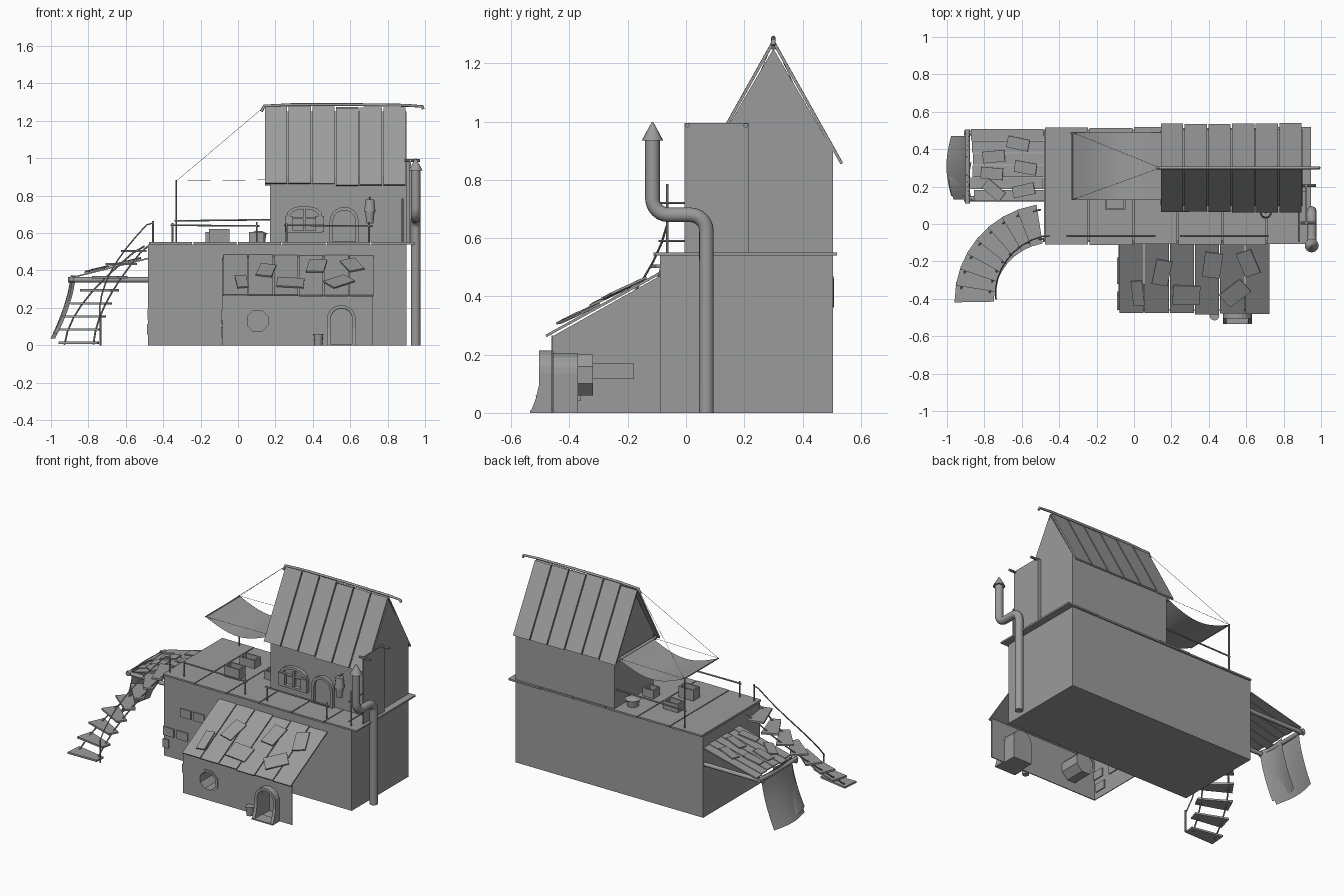
import bpy, bmesh, math, random
from math import sin, cos, pi, radians
from mathutils import Vector, Matrix, Euler

if "Cube" in bpy.data.objects:
    bpy.data.objects.remove(bpy.data.objects["Cube"])
random.seed(4)

AXES = {'X': ((0, 1, 0), (0, 0, 1), (1, 0, 0)), 'Y': ((1, 0, 0), (0, 0, 1), (0, -1, 0)),
        'Z': ((1, 0, 0), (0, 1, 0), (0, 0, 1))}
GREY = bpy.data.materials.new("dark_grey")
GREY.diffuse_color = (.33, .33, .33, 1)
GREY.use_nodes = True
GREY.node_tree.nodes["Principled BSDF"].inputs["Base Color"].default_value = GREY.diffuse_color

def link(name, me):
    ob = bpy.data.objects.new(name, me)
    bpy.context.collection.objects.link(ob)
    return ob

def slab(name, c, size, rot=(0, 0, 0), yaw=0):
    bm = bmesh.new()
    bmesh.ops.create_cube(bm, size=1)
    q = Euler(rot).to_matrix() @ Matrix.Rotation(yaw, 3, 'Z')
    bm.transform(Matrix.LocRotScale(Vector(c), q, Vector(size)))
    me = bpy.data.meshes.new(name)
    bm.to_mesh(me); bm.free()
    return link(name, me)

def box(name, x0, x1, y0, y1, z0, z1):
    return slab(name, ((x0+x1)/2, (y0+y1)/2, (z0+z1)/2), (x1-x0, y1-y0, z1-z0))

def bake(name, cu, mat=Matrix()):
    tmp = link("tmp", cu)
    bpy.context.view_layer.update()
    me = bpy.data.meshes.new_from_object(tmp.evaluated_get(bpy.context.evaluated_depsgraph_get()))
    bpy.data.objects.remove(tmp)
    me.transform(mat)
    me.shade_flat()
    return link(name, me)

def prism(name, loops, axis, a, b):
    """Extrude a 2D outline (further loops are holes) from a to b along an axis."""
    cu = bpy.data.curves.new(name, 'CURVE')
    cu.dimensions, cu.fill_mode, cu.extrude = '2D', 'BOTH', abs(b-a)/2
    for pts in loops:
        sp = cu.splines.new('POLY')
        sp.points.add(len(pts)-1)
        for p, q in zip(sp.points, pts):
            p.co = (q[0], q[1], 0, 1)
        sp.use_cyclic_u = True
    m = Matrix(AXES[axis]).transposed()
    off = Vector([(a+b)/2 if k == axis else 0 for k in 'XYZ'])
    return bake(name, cu, Matrix.Translation(off) @ m.to_4x4())

def tube(name, pts, r, res=2):
    cu = bpy.data.curves.new(name, 'CURVE')
    cu.dimensions, cu.bevel_depth, cu.bevel_resolution, cu.use_fill_caps = '3D', r, res, True
    sp = cu.splines.new('POLY')
    sp.points.add(len(pts)-1)
    for p, q in zip(sp.points, pts):
        p.co = (*q, 1)
    return bake(name, cu)

def cone(name, c, r0, r1, h, n=16):
    bm = bmesh.new()
    bmesh.ops.create_cone(bm, cap_ends=True, segments=n, radius1=r0, radius2=r1, depth=h)
    bm.transform(Matrix.Translation((c[0], c[1], c[2]+h/2)))
    me = bpy.data.meshes.new(name)
    bm.to_mesh(me); bm.free()
    return link(name, me)

def sheet(name, f, nu=10, nv=10):
    bm = bmesh.new()
    g = [[bm.verts.new(f(i/nu, j/nv)) for j in range(nv+1)] for i in range(nu+1)]
    for i in range(nu):
        for j in range(nv):
            bm.faces.new((g[i][j], g[i+1][j], g[i+1][j+1], g[i][j+1]))
    me = bpy.data.meshes.new(name)
    bm.to_mesh(me); bm.free()
    return link(name, me)

def arch(x0, x1, z0, z1, rise=None, n=10):
    r = (x1-x0)/2
    h = rise or r
    return [(x0, z0), (x1, z0)] + [((x0+x1)/2+r*cos(pi*i/n), z1-h+h*sin(pi*i/n)) for i in range(n+1)]

def octagon(cx, cz, r):
    return [(cx+r*cos(pi/8+i*pi/4), cz+r*sin(pi/8+i*pi/4)) for i in range(8)]

# main building and deck boards
box("main_block", -.48, .90, -.09, .505, 0, .54)
for i in range(6):
    x = -.48+i*.238
    d = random.uniform(-.008, .008)
    box(f"deck_board_{i}", x+.003, x+.235, -.105+d, .52+d, .54, .551)

# bricks on the front wall and the lean-to side wall
for i, (x, z) in enumerate([(-.32, .32), (-.222, .32), (-.445, .167), (-.345, .167), (-.17, .068), (-.465, .085)]):
    slab(f"brick_{i}", (x, -.09, z), (.042 if i == 5 else .08, .015, .056))
for i, (y, z) in enumerate([(-.25, .143), (-.40, .07), (-.42, .16)]):
    slab(f"side_brick_{i}", (-.08, y, z), (.02, .14 if i == 0 else .08, .055))

# lean-to: front wall with openings, left wall, boarded roof
prism("leanto_front", [[(-.08, 0), (.72, 0), (.72, .265), (-.08, .265)], octagon(.105, .13, .065),
      arch(.495, .615, .004, .2)], 'Y', -.462, -.456)
prism("leanto_left_wall", [[(-.46, 0), (-.09, 0), (-.09, .47), (-.46, .262)]], 'X', -.082, -.077)
TILT = math.atan2(.215, .39)
for i in range(6):
    d = random.uniform(-.006, .006)
    slab(f"leanto_board_{i}", (-.08+.1345*(i+.5), -.285+d, .372+d*.55), (.129, .44, .009), (TILT, 0, 0))
for i, (x, y, a, w) in enumerate([(.15, -.26, -10, .085), (.02, -.37, 5, .06), (.28, -.38, 88, .11),
                                  (.42, -.22, -8, .095), (.54, -.37, -50, .095), (.61, -.21, 20, .085)]):
    z = .372+(y+.285)*.551+.016
    slab(f"roof_patch_{i}", (x, y, z), (w, .145, .008), (TILT-.06, .04*(-1)**i, 0), radians(a))

# round window and arched doorway of the lean-to
prism("round_window_ring", [octagon(.105, .13, .076), octagon(.105, .13, .06)], 'Y', -.468, -.32)
prism("round_window_pane", [octagon(.105, .13, .062)], 'Y', -.33, -.325)
prism("door_frame", [arch(.475, .63, 0, .215), arch(.495, .612, .004, .198)], 'Y', -.505, -.455)
prism("door_sleeve", [arch(.485, .622, 0, .204), arch(.495, .612, .004, .196)], 'Y', -.455, -.37)
prism("door_leaf", [arch(.49, .616, 0, .2)], 'Y', -.378, -.37)
for x in (.475, .61):
    prism("door_flare", [[(-.5, .13), (-.506, .09), (-.517, .045), (-.535, 0), (-.5, 0)]], 'X', x, x+.02)
box("door_step", .475, .63, -.535, -.455, 0, .008)
cone("bucket", (.43, -.49, 0), .02, .026, .06, 12)

# upper house, roof boards and ridge pole
prism("upper_house", [[(.095, .55), (.505, .55), (.505, .9), (.3, 1.25), (.095, .9)]], 'X', .172, .90)
SL = math.atan2(.41, .23)
for s in (-1, 1):
    for i in range(6):
        d = random.uniform(-.006, .006)
        slab(f"roof_board_{i}", (.14+.1267*(i+.5), .3+s*(.117+d*.5), 1.066-d), (.119, .472, .01), (-s*SL, 0, 0))
tube("ridge_pole", [(.125, .3, 1.25), (.14, .3, 1.28), (.3, .3, 1.287), (.6, .3, 1.287), (.9, .3, 1.283),
                    (.985, .3, 1.277), (.99, .3, 1.262)], .008)

# upper window, door and lantern
prism("upper_window_frame", [arch(.26, .45, .6, .745, .05), arch(.277, .433, .615, .728, .04)], 'Y', .07, .097)
box("window_mullion", .35, .36, .075, .097, .61, .735)
box("window_rail", .27, .44, .075, .097, .675, .683)
for x in (.25, .415):
    box("window_shutter", x, x+.045, .065, .09, .605, .69)
prism("upper_door_frame", [arch(.49, .645, .551, .74), arch(.508, .627, .555, .722)], 'Y', .07, .097)
prism("upper_door_leaf", [arch(.508, .627, .551, .722)], 'Y', .088, .097)
cone("lantern_body", (.705, .06, .65), .02, .026, .065, 10)
cone("lantern_cap", (.705, .06, .715), .032, .024, .065, 10)
tube("lantern_hook", [(.705, .06, .78), (.705, .07, .79), (.705, .1, .785)], .004)

# hanging side panel on two pegs
box("side_panel", .918, .926, -.005, .215, .55, .995)
for y in (.005, .205):
    tube("panel_peg", [(.89, y, .987), (.972, y, .987)], .008)
box("panel_batten", .90, .918, .17, .215, .551, .985)

# stove pipe with elbows and cone cap
def elbow(cy, cz, a0, a1, r=.055):
    return [(.95, cy+r*cos(radians(a0+(a1-a0)*i/6)), cz+r*sin(radians(a0+(a1-a0)*i/6))) for i in range(7)]
pipe = [(.95, .07, 0)] + elbow(.015, .625, 0, 90) + elbow(-.06, .735, 270, 180) + [(.95, -.115, .945)]
tube("stove_pipe", pipe, .025, 6)
cone("pipe_cap", (.95, -.115, .935), .037, .003, .063)

# deck railings
for x, h in ((-.35, .655), (.1, .66), (.26, .65), (.7, .66), (.88, .785), (-.455, .665)):
    tube("rail_post", [(x, -.065, .545), (x, -.065, h)], .005, 1)
for x0, x1 in ((-.36, .115), (.245, .72)):
    tube("front_rail", [(x0, -.065, .642), (x1, -.065, .638)], .005, 1)
for z in (.59, .72):
    tube("side_rail", [(.88, -.095, z), (.88, .08, z)], .004, 1)

# canopy, its pole, rail and guy ropes
sheet("canopy", lambda u, v: (-.33+.48*u, .13+.36*v, .878-.068*sin(pi*u)), 14, 2)
tube("canopy_roll", [(.155, .1, .873), (.155, .5, .873)], .012)
tube("canopy_pole", [(-.33, .485, .545), (-.33, .485, .885)], .005, 1)
tube("back_rail", [(-.34, .485, .665), (.18, .485, .672)], .005, 1)
tube("canopy_edge_rope", [(-.33, .13, .878), (-.33, .49, .878)], .004, 1)
for y in (.13, .49):
    tube("guy_rope", [(-.33, y, .878), (.14, .3, 1.275)], .001, 1)
    tube("top_rope", [(-.33, y, .878), (.16, y, .885)], .001, 1)

# crates and pot on the deck
for x, y, w, top in ((-.1, .11, .055, .622), (-.12, .3, .055, .605), (.1, .22, .04, .605)):
    prism("crate", [[(x-w, y-.035), (x+w, y-.035), (x+w, y+.035), (x-w, y+.035)],
                    [(x-w+.01, y-.026), (x+w-.01, y-.026), (x+w-.01, y+.026), (x-w+.01, y+.026)]], 'Z', .551, top)
    box("crate_floor", x-w+.005, x+w-.005, y-.03, y+.03, .551, .57)
cone("pot", (.11, .4, .551), .035, .042, .045, 12)
cone("pot_lid", (.11, .4, .596), .05, .02, .014, 12)

# curved stair: treads, stringers and handrail
CX, CY = -.44, -.41
def ring(r, deg, z=None):
    p = (CX+r*cos(radians(deg)), CY+r*sin(radians(deg)))
    return p if z is None else (*p, z)
for i in range(8):
    a = 180-10*i
    prism(f"stair_tread_{i}", [[ring(.31, a+1), ring(.52, a+1), ring(.52, a-11), ring(.31, a-11)]],
          'Z', .008+.07*i, .02+.07*i)
for r in (.335, .49):
    tube("stair_stringer", [ring(r, 174-10*i, .006+.07*i) for i in range(8)] + [ring(r, 97, .53)], .005, 1)
tube("stair_post", [(-.735, -.4, 0), (-.735, -.4, .15)], .005, 1)
tube("stair_handrail", [ring(.3+.006*i, 178-10*i, .14+.063*i) for i in range(9)] + [(-.45, -.065, .655)], .004, 1)

# left shelter: poles, boarded roof, loose planks and hanging curtain
for y in (.135, .487):
    tube("shelter_pole", [(-.48, y, .35), (-.91, y, .35)], .014)
tube("shelter_crossbar", [(-.89, .11, .355), (-.89, .505, .355)], .014)
TL = -math.atan2(.09, .36)
for i in range(6):
    d = random.uniform(-.012, .012)
    slab(f"shelter_board_{i}", (-.67+d, .12+.065*(i+.5), .417+d*.25), (.40, .06, .008), (0, TL, 0))
for i, (x, y, a) in enumerate([(-.75, .36, 5), (-.76, .27, -5), (-.75, .18, -40), (-.62, .43, -12),
                               (-.58, .30, -10), (-.59, .18, 12)]):
    slab(f"shelter_plank_{i}", (x, y, .417+(x+.67)*.25+.012), (.12, .062, .008), (.05, TL, 0), radians(a))
def curtain(y0, y1, drop, off):
    return lambda u, v: (-.875-off-.095*v**1.6-.025*sin(pi*u)*(.5+.5*v), y0+(y1-y0)*u, .372-drop*v)
sheet("curtain_outer", curtain(.15, .47, .337, .008), 10, 8)
sheet("curtain_inner", curtain(.13, .33, .31, -.006), 8, 8)

# one dark grey material; smooth the round and draped parts, keep edges sharp
for ob in bpy.context.scene.objects:
    ob.data.materials.clear()
    ob.data.materials.append(GREY)
    ob.select_set(ob.name.startswith(("stove", "pipe", "canopy", "ridge", "shelter_pole", "shelter_cross", "lantern")))
    bpy.context.view_layer.objects.active = ob
bpy.ops.object.shade_smooth_by_angle(angle=radians(50))
bpy.ops.object.select_all(action='DESELECT')
